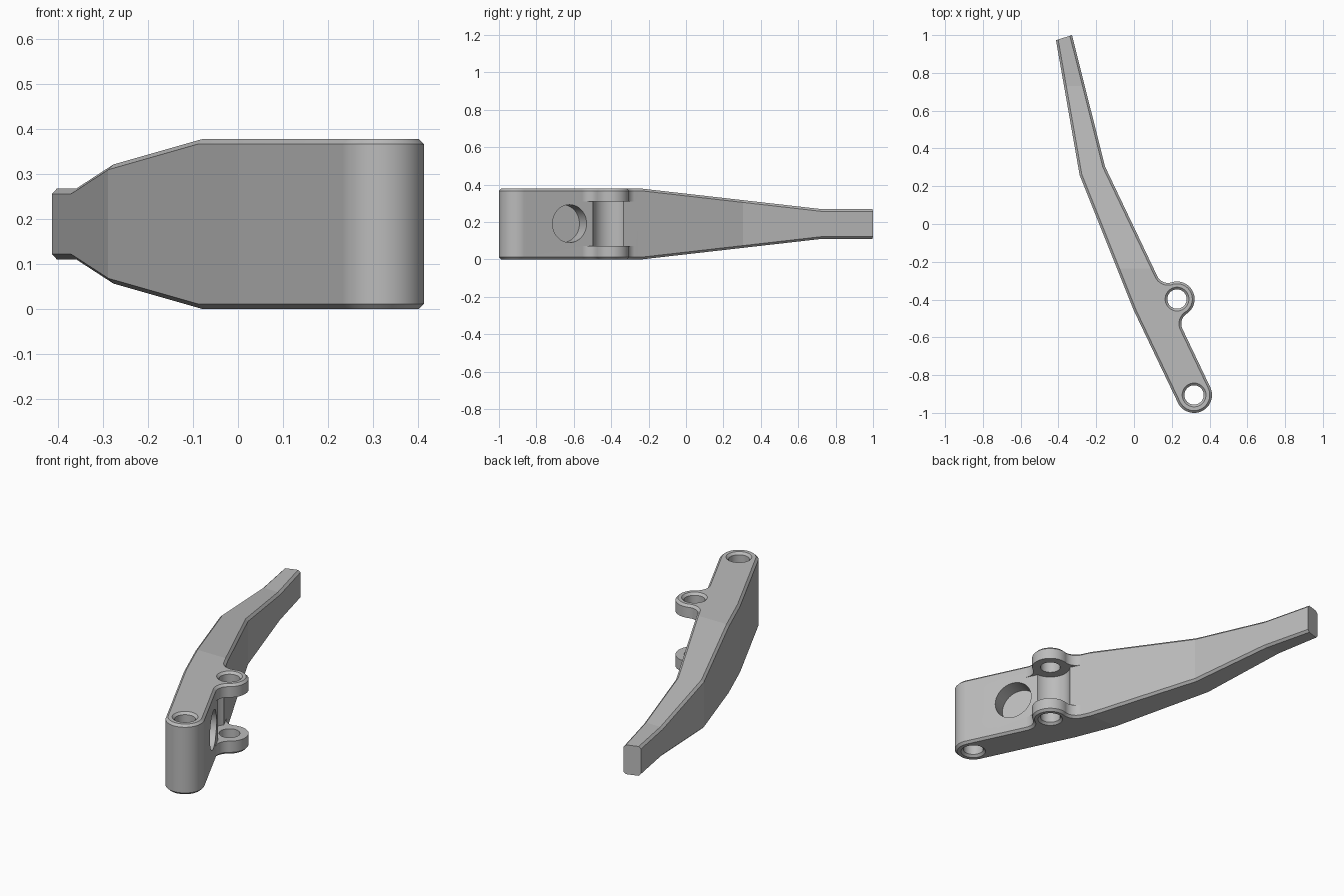
import bpy, bmesh, math
from math import sin, cos, radians, degrees, pi
from mathutils import Vector, Matrix

cube = bpy.data.objects.get("Cube")
if cube:
    bpy.data.objects.remove(cube)

HEIGHT = 0.378
END = Vector((0.318, -0.905))       # centre of the rounded end
END_R = 0.095
TURN = radians(-64.5)               # heading of the arm's straight part
LUG = (-0.497, 0.137)               # lug centre, measured along / across the arm
LUG_R, FILLET_R, POCKET_R = 0.093, 0.063, 0.1
PIN_R, CHAMFER = 0.051, 0.012


def world(p):
    """Arm coordinates (along, across) to plan coordinates."""
    x, y = p
    return (END.x + x * cos(TURN) - y * sin(TURN),
            END.y + x * sin(TURN) + y * cos(TURN))


def arc(centre, radius, start, stop):
    steps = max(2, math.ceil(abs(stop - start) / 2.5))
    angles = [radians(start + (stop - start) * i / steps) for i in range(steps + 1)]
    return [(centre[0] + radius * cos(a), centre[1] + radius * sin(a)) for a in angles]


def prism(bm, outline, low, high):
    base = bm.faces.new([bm.verts.new((x, y, low)) for x, y in outline])
    side = bmesh.ops.extrude_face_region(bm, geom=[base])
    moved = [v for v in side["geom"] if isinstance(v, bmesh.types.BMVert)]
    bmesh.ops.translate(bm, verts=moved, vec=(0, 0, high - low))
    bmesh.ops.recalc_face_normals(bm, faces=bm.faces)


def make_object(name, bm):
    mesh = bpy.data.meshes.new(name)
    bm.to_mesh(mesh)
    bm.free()
    obj = bpy.data.objects.new(name, mesh)
    bpy.context.collection.objects.link(obj)
    return obj


def pin_cutter(name, centre):
    """Round bore that widens at the top and bottom faces."""
    bm = bmesh.new()
    wide = PIN_R + 2 * CHAMFER
    levels = [(-CHAMFER, wide), (CHAMFER, PIN_R),
              (HEIGHT - CHAMFER, PIN_R), (HEIGHT + CHAMFER, wide)]
    rings = []
    for z, r in levels:
        rings.append([bm.verts.new((x, y, z)) for x, y in arc(centre, r, 0, 360)[:-1]])
    for a, b in zip(rings, rings[1:]):
        for i in range(len(a)):
            j = (i + 1) % len(a)
            bm.faces.new((a[i], a[j], b[j], b[i]))
    bm.faces.new(rings[0])
    bm.faces.new(rings[-1])
    bmesh.ops.recalc_face_normals(bm, faces=bm.faces)
    return make_object(name, bm)


# Arm outline: straight edge, lug blended by two fillets, round end, bent back edge
rise = LUG[1] - END_R
span = math.sqrt((LUG_R + FILLET_R) ** 2 - (FILLET_R - rise) ** 2)
tilt = degrees(math.atan2(rise - FILLET_R, span))
local = [(-1.295, END_R)]
local += arc((LUG[0] - span, END_R + FILLET_R), FILLET_R, -90, tilt)
local += arc(LUG, LUG_R, 180 + tilt, -tilt)[1:-1]
local += arc((LUG[0] + span, END_R + FILLET_R), FILLET_R, 180 - tilt, 270)
local += arc((0, 0), END_R, 90, -90)
outline = [(-0.328, 1.0)] + [world(p) for p in local]
outline += [(0.0, -0.46), (-0.288, 0.26), (-0.413, 0.973)]

# Arm body, tapered in height towards the tip
bm = bmesh.new()
prism(bm, outline, 0, HEIGHT)
TAPER_START, TAPER_END, TAPER = -0.235, 0.73, 0.11
for y in (TAPER_START, TAPER_END):
    bmesh.ops.bisect_plane(bm, geom=bm.verts[:] + bm.edges[:] + bm.faces[:],
                           plane_co=(0, y, 0), plane_no=(0, 1, 0))
for v in bm.verts:
    t = (v.co.y - TAPER_START) / (TAPER_END - TAPER_START)
    drop = TAPER * min(max(t, 0), 1)
    v.co.z += drop if v.co.z < HEIGHT / 2 else -drop
bm.normal_update()

# Chamfer the long top and bottom rims, leaving the tip square
rim = []
for e in bm.edges:
    flat = sum(abs(f.normal.z) > 0.9 for f in e.link_faces)
    at_tip = all(v.co.y > 0.95 for v in e.verts)
    if flat == 1 and not at_tip:
        rim.append(e)
bmesh.ops.bevel(bm, geom=rim, offset=CHAMFER, segments=1, affect='EDGES',
                clamp_overlap=False)
bmesh.ops.recalc_face_normals(bm, faces=bm.faces)
arm = make_object("lever_arm", bm)

# Slot between the two lugs, with a round pocket sunk into the arm
bm = bmesh.new()
line = END_R - 0.0008
dip = degrees(math.asin((LUG[1] - line) / POCKET_R))
slot = [(LUG[0] - span - 0.005, line)]
slot += arc(LUG, POCKET_R, 180 + dip, 360 - dip)
slot += [(LUG[0] + span + 0.005, line), (LUG[0] + span + 0.005, 0.4),
         (LUG[0] - span - 0.005, 0.4)]
prism(bm, [world(p) for p in slot], 0.072, 0.308)
cutters = [make_object("lug_slot_cutter", bm)]

# Pin bores
cutters.append(pin_cutter("end_bore_cutter", END))
cutters.append(pin_cutter("lug_bore_cutter", world(LUG)))

# Blind round recess in the side of the arm
bm = bmesh.new()
DEPTH = 0.09
prism(bm, arc((0, 0), 0.101, 0, 360)[:-1], -DEPTH, DEPTH)
x, y = world((-0.268, END_R))
normal = Vector((-sin(TURN), cos(TURN), 0))
turn = normal.to_track_quat('Z', 'Y').to_matrix().to_4x4()
bm.transform(Matrix.Translation((x, y, 0.191)) @ turn)
cutters.append(make_object("side_recess_cutter", bm))

# Cut everything out of the arm
bpy.context.view_layer.objects.active = arm
for cutter in cutters:
    mod = arm.modifiers.new(cutter.name, 'BOOLEAN')
    mod.operation = 'DIFFERENCE'
    mod.solver = 'EXACT'
    mod.object = cutter
    bpy.ops.object.modifier_apply(modifier=mod.name)
for cutter in cutters:
    bpy.data.objects.remove(cutter)

# Plain grey metal
grey = bpy.data.materials.new("plain_grey")
grey.use_nodes = True
colour = (0.5, 0.5, 0.5, 1)
grey.diffuse_color = colour
grey.node_tree.nodes["Principled BSDF"].inputs["Base Color"].default_value = colour
arm.data.materials.clear()
arm.data.materials.append(grey)

# Smooth the curved walls, keep every bend crisp
bpy.ops.object.select_all(action='DESELECT')
arm.select_set(True)
bpy.ops.object.shade_smooth_by_angle(angle=radians(3))
